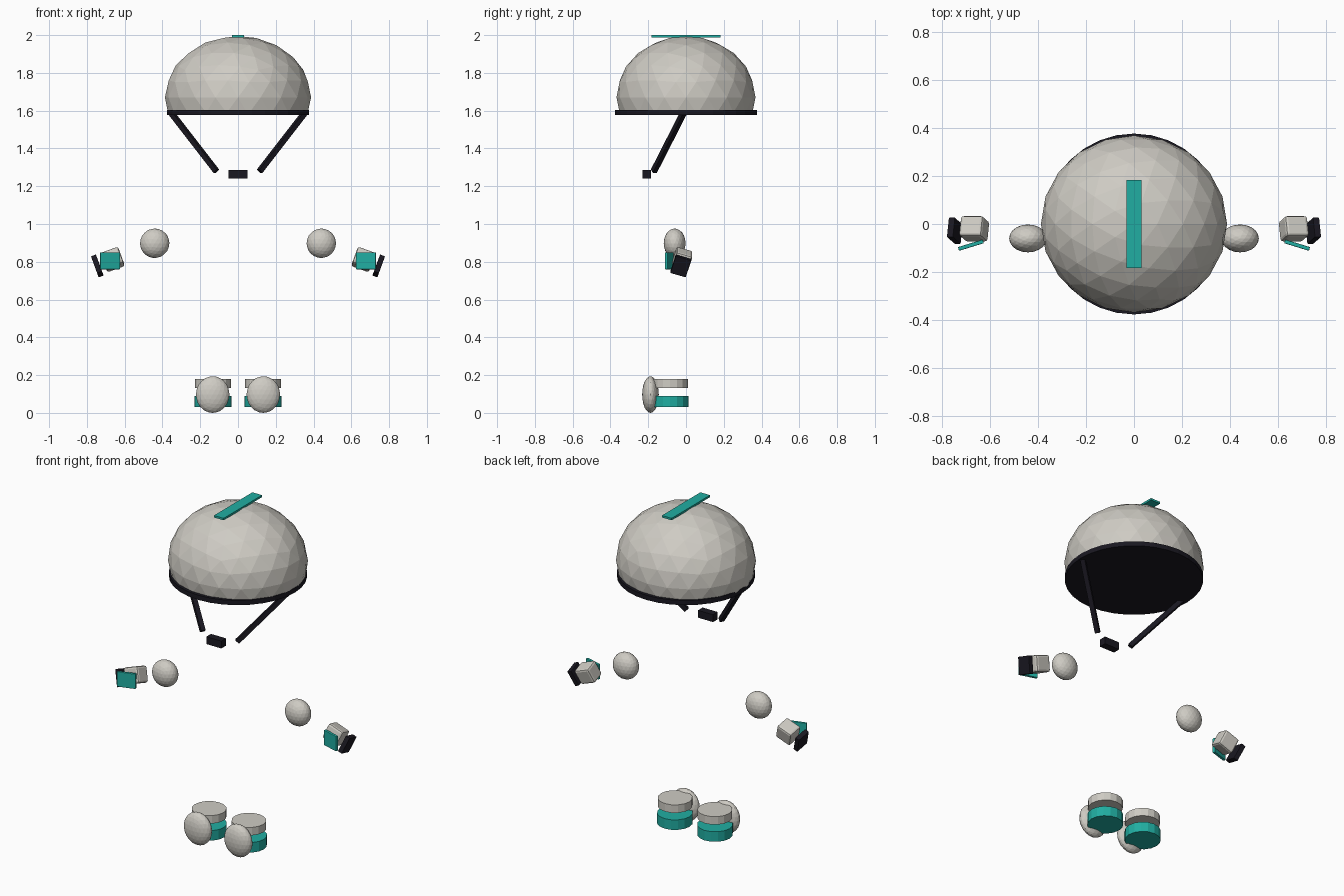
import bpy, bmesh
from math import radians
from mathutils import Vector

if "Cube" in bpy.data.objects:
    bpy.data.objects.remove(bpy.data.objects["Cube"])


def material(name, color):
    m = bpy.data.materials.new(name)
    m.use_nodes = True
    m.diffuse_color = (*color, 1)
    m.node_tree.nodes["Principled BSDF"].inputs["Base Color"].default_value = (*color, 1)
    return m


white = material("warm white", (0.62, 0.60, 0.55))
teal = material("teal", (0.015, 0.42, 0.36))
black = material("near black", (0.010, 0.009, 0.015))


def finish(name, bm, mat, loc, scale=(1, 1, 1), rot=(0, 0, 0)):
    bmesh.ops.scale(bm, vec=scale, verts=bm.verts)
    mesh = bpy.data.meshes.new(name)
    bm.to_mesh(mesh)
    bm.free()
    mesh.materials.append(mat)
    ob = bpy.data.objects.new(name, mesh)
    ob.location = loc
    ob.rotation_euler = [radians(a) for a in rot]
    bpy.context.collection.objects.link(ob)
    return ob


def box(name, mat, loc, size, rot=(0, 0, 0), bevel=0):
    bm = bmesh.new()
    bmesh.ops.create_cube(bm, size=1)
    ob = finish(name, bm, mat, loc, size, rot)
    if bevel:
        mod = ob.modifiers.new("rounded edges", "BEVEL")
        mod.width = bevel
        mod.segments = 2
    return ob


def ball(name, mat, loc, radii, cut=None):
    bm = bmesh.new()
    bmesh.ops.create_icosphere(bm, subdivisions=3, radius=1)
    if cut is not None:
        bmesh.ops.bisect_plane(bm, geom=bm.verts[:] + bm.edges[:] + bm.faces[:],
                               plane_co=(0, 0, cut), plane_no=(0, 0, 1), clear_inner=True)
    return finish(name, bm, mat, loc, radii)


def disc(name, mat, loc, radius, height, sides):
    bm = bmesh.new()
    bmesh.ops.create_cone(bm, cap_ends=True, segments=sides,
                          radius1=radius, radius2=radius, depth=height)
    return finish(name, bm, mat, loc)


# Helmet: half shell, closed rim, centre stripe and chin piece
ball("helmet_shell", white, (0, 0, 1.67), (0.387, 0.368, 0.325), cut=-0.23)
disc("helmet_rim", black, (0, 0, 1.59), 0.376, 0.028, 32)
box("helmet_stripe", teal, (0, 0, 1.994), (0.064, 0.364, 0.012))
box("chin_cup", black, (0, -0.207, 1.264), (0.1, 0.044, 0.044))

for side, s in (("left", 1), ("right", -1)):
    # Chin strap, a square bar from rim towards chin
    top, end = Vector((s * 0.355, -0.012, 1.59)), Vector((s * 0.115, -0.17, 1.28))
    strap = box(side + "_chin_strap", black, (top + end) / 2, (0.026, 0.026, (top - end).length))
    strap.rotation_euler = (top - end).to_track_quat("Z", "Y").to_euler()

    # Elbow pad
    ball(side + "_elbow_pad", white, (s * 0.441, -0.06, 0.898), (0.078, 0.058, 0.078))

    # Glove, wrist guard and knuckle guard
    tilt = (-17, s * 20, 0)
    box(side + "_glove", white, (s * 0.664, -0.02, 0.812), (0.1, 0.088, 0.094), tilt, 0.012)
    box(side + "_knuckle_guard", black, (s * 0.745, -0.028, 0.778), (0.028, 0.085, 0.1), tilt, 0.003)
    box(side + "_wrist_guard", teal, (s * 0.678, -0.088, 0.805), (0.108, 0.016, 0.09),
        (0, 0, -s * 17), 0.003)

    # Knee pad with upper and lower bands
    ball(side + "_knee_pad", white, (s * 0.134, -0.188, 0.097), (0.089, 0.044, 0.097))
    disc(side + "_upper_band", white, (s * 0.132, -0.085, 0.155), 0.095, 0.048, 16)
    disc(side + "_lower_band", teal, (s * 0.133, -0.085, 0.06), 0.098, 0.06, 16)
